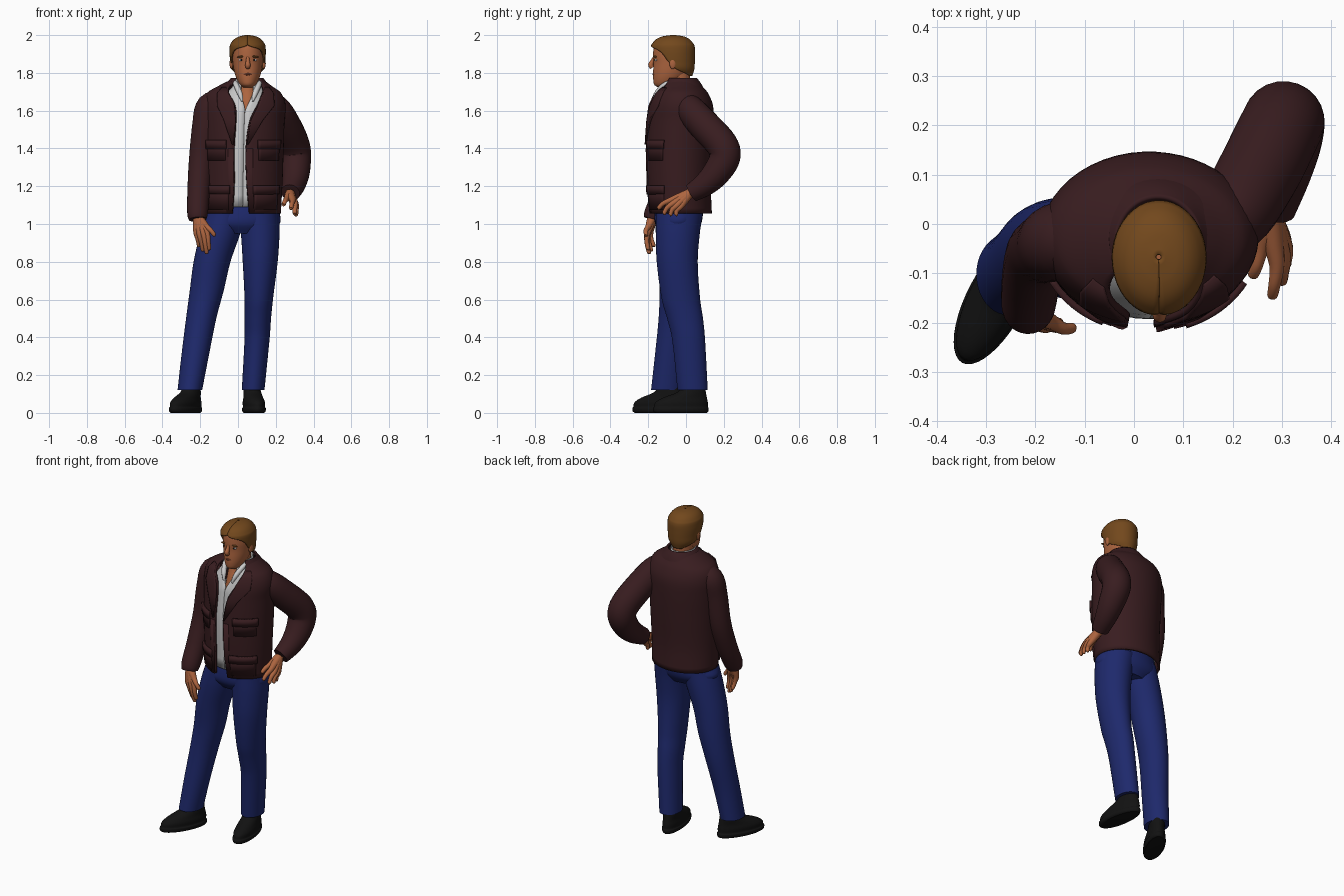
import bpy, bmesh, math
from mathutils import Vector, Quaternion


def mat(name, r, g, b):
    m = bpy.data.materials.new(name)
    m.diffuse_color = (r, g, b, 1)
    return m


MAROON = mat("maroon_cloth", .04, .012, .014)
DENIM = mat("blue_denim", .013, .022, .15)
WHITE = mat("white_cloth", .65, .67, .67)
SKIN = mat("skin", .42, .13, .05)
HAIR = mat("brown_hair", .17, .065, .012)
BLACK = mat("black_leather", .006, .006, .006)


def finish(name, bm, material, solid=0.0):
    bmesh.ops.recalc_face_normals(bm, faces=bm.faces)
    me = bpy.data.meshes.new(name)
    bm.to_mesh(me)
    bm.free()
    me.materials.append(material)
    ob = bpy.data.objects.new(name, me)
    bpy.context.collection.objects.link(ob)
    if solid:
        mod = ob.modifiers.new("thickness", 'SOLIDIFY')
        mod.thickness, mod.offset = solid, 0
    return ob


def grid_mesh(rows, wrap, caps):
    bm = bmesh.new()
    vs = [[bm.verts.new(p) for p in row] for row in rows]
    n = len(rows[0])
    for a, b in zip(vs, vs[1:]):
        for j in range(n if wrap else n - 1):
            k = (j + 1) % n
            bm.faces.new((a[j], a[k], b[k], b[j]))
    if caps:
        bm.faces.new(vs[0])
        bm.faces.new(vs[-1])
    return bm


# cross-section at height z; rows are (z, x0, x1, y0, y1[, left gap, right gap])
def section(R, z):
    i = max(k for k in range(len(R) - 1) if k == 0 or R[k][0] <= z)
    h = R[i + 1][0] - R[i][0]
    t = (z - R[i][0]) / h

    def slope(k, c):
        a, b = R[max(k - 1, 0)], R[min(k + 1, len(R) - 1)]
        return (b[c] - a[c]) / (b[0] - a[0])
    return [(2*t**3 - 3*t*t + 1) * R[i][c] + (t**3 - 2*t*t + t) * h * slope(i, c)
            + (3*t*t - 2*t**3) * R[i + 1][c] + (t**3 - t*t) * h * slope(i + 1, c)
            for c in range(1, len(R[0]))]


# point on a section; angle a runs from the front towards +x
def point(s, z, a, off=0.0):
    rx, ry = abs(s[1] - s[0]) / 2 + off, abs(s[3] - s[2]) / 2 + off
    return Vector(((s[0] + s[1]) / 2 + rx * math.sin(a), (s[2] + s[3]) / 2 - ry * math.cos(a), z))


def loft(name, R, material, solid=0.0, n=40, steps=5):
    R = sorted(R)
    zs = [a[0] + (b[0] - a[0]) * k / steps for a, b in zip(R, R[1:]) for k in range(steps)] + [R[-1][0]]
    gap = len(R[0]) > 5
    rows = []
    for z in zs:
        s = section(R, z)
        a0, a1 = 0, 2 * math.pi
        if gap:
            a0, a1 = math.radians(max(s[5], 0)), a1 - math.radians(max(s[4], 0))
        rows.append([point(s, z, a0 + (a1 - a0) * j / (n - 1 if gap else n)) for j in range(n)])
    return finish(name, grid_mesh(rows, not gap, not gap), material, solid)


# panel lying on a lofted surface; rows are (z, angle0, angle1)
def panel(name, R, rows, material, off=.006, solid=.014, n=10):
    grid = []
    for z, a0, a1 in rows:
        s = section(R, z)
        grid.append([point(s, z, math.radians(a0 + (a1 - a0) * j / n), off) for j in range(n + 1)])
    return finish(name, grid_mesh(grid, False, False), material, solid)


# smooth round tube through (x, y, z, radius) points
def tube(name, pts, material, n=16, steps=5):
    P = [Vector(p) for p in pts]
    path = []
    for i in range(len(P) - 1):
        p0, p1, p2, p3 = P[max(i - 1, 0)], P[i], P[i + 1], P[min(i + 2, len(P) - 1)]
        for k in range(steps):
            t = k / steps
            path.append(.5 * (2*p1 + (p2 - p0)*t + (2*p0 - 5*p1 + 4*p2 - p3)*t*t + (3*p1 - p0 - 3*p2 + p3)*t**3))
    path.append(P[-1])
    rows, q, prev = [], Quaternion(), Vector((0, 0, 1))
    for i, p in enumerate(path):
        d = (path[min(i + 1, len(path) - 1)] - path[max(i - 1, 0)]).to_3d().normalized()
        q = prev.rotation_difference(d) @ q
        prev = d
        rows.append([p.to_3d() + q @ Vector((math.cos(2*math.pi*j/n), math.sin(2*math.pi*j/n), 0)) * p.w
                     for j in range(n)])
    return finish(name, grid_mesh(rows, True, True), material)


def ball(name, loc, scale, material, rot=0.0):
    bm = bmesh.new()
    bmesh.ops.create_uvsphere(bm, u_segments=16, v_segments=10, radius=1)
    ob = finish(name, bm, material)
    ob.location, ob.scale, ob.rotation_euler = loc, scale, (0, rot, 0)
    return ob


# jeans
loft("hips", [(.95, -.1, .15, -.13, .05), (1.0, -.185, .22, -.163, .08),
              (1.06, -.165, .22, -.165, .09), (1.14, -.14, .2, -.15, .09)], DENIM)
loft("left_leg", [(.12, -.32, -.19, -.185, -.02), (.3, -.3, -.155, -.165, .0), (.5, -.275, -.115, -.145, .035),
                  (.65, -.255, -.075, -.14, .05), (.8, -.235, -.04, -.15, .055), (.95, -.2, .012, -.16, .065),
                  (1.06, -.165, .04, -.16, .07)], DENIM)
loft("right_leg", [(.12, .02, .14, -.045, .115), (.4, .035, .168, -.075, .1), (.5, .035, .175, -.1, .09),
                   (.6, .035, .185, -.128, .075), (.8, .025, .21, -.155, .062), (.95, .015, .22, -.16, .073),
                   (1.06, .0, .22, -.16, .09)], DENIM)

# shoes
SHOE = [(.0, -.05, .05, -.163, .113), (.008, -.058, .058, -.175, .12), (.026, -.059, .059, -.177, .121),
        (.03, -.055, .055, -.172, .117), (.055, -.056, .056, -.165, .117), (.08, -.05, .05, -.125, .112),
        (.11, -.046, .046, -.045, .106), (.15, -.042, .042, -.02, .1)]
for side, x, y, turn in (("left", -.265, -.125, -28), ("right", .08, .0, 9)):
    shoe = loft(side + "_shoe", SHOE, BLACK, steps=3)
    shoe.location = (x, y, 0)
    shoe.rotation_euler.z = math.radians(turn)

# shirt and neck
loft("shirt", [(1.09, -.15, .2, -.168, .1, 0, 0), (1.4, -.15, .21, -.19, .11, 0, 0), (1.58, -.13, .2, -.182, .1, 0, 0),
               (1.62, -.11, .19, -.175, .09, 2, 2), (1.69, -.06, .155, -.155, .06, 16, 16),
               (1.73, -.025, .122, -.135, .04, 26, 26), (1.768, -.018, .115, -.13, .036, 32, 32)], WHITE, .006)
for side, s in (("left", -1), ("right", 1)):
    tube(side + "_shirt_collar", [(.05 + s*.068, -.06, 1.755, .012), (.05 + s*.06, -.115, 1.735, .014),
                                  (.05 + s*.04, -.155, 1.69, .014), (.05 + s*.028, -.172, 1.65, .005)], WHITE, 10)
loft("neck", [(1.56, -.02, .12, -.168, .02), (1.65, -.01, .115, -.15, .03), (1.72, -.008, .108, -.125, .025),
              (1.82, -.005, .105, -.11, .02)], SKIN)

# jacket body, open at the front
JACKET = [(1.055, -.17, .22, -.185, .13, 16, 10), (1.2, -.17, .228, -.198, .125, 14, 5),
          (1.4, -.175, .235, -.203, .135, 14, 3), (1.55, -.18, .24, -.196, .14, 11, 9),
          (1.63, -.18, .245, -.186, .135, 13, 19), (1.69, -.158, .222, -.166, .11, 24, 30),
          (1.725, -.1, .175, -.14, .08, 38, 42), (1.755, -.04, .135, -.115, .055, 50, 50)]
loft("jacket_body", JACKET, MAROON, .014, n=48)
loft("jacket_collar", [(1.69, -.11, .2, -.155, .095, 48, 48), (1.715, -.095, .18, -.145, .088, 48, 48),
                       (1.745, -.055, .148, -.13, .072, 46, 46), (1.77, -.032, .13, -.115, .052, 50, 50)],
     MAROON, .012)
for side, s, edge in (("left", -1, (14, 11, 13, 24, 38)), ("right", 1, (4, 10, 19, 30, 42))):
    panel(side + "_lapel", JACKET, [(z, s*e, s*(e + w)) for z, e, w in
                                    zip((1.42, 1.55, 1.625, 1.69, 1.72), edge, (2, 17, 26, 20, 12))], MAROON, .01)
    panel(side + "_front_placket", JACKET, [(z, s*e, s*(e + 9)) for z, e in
                                            zip((1.055, 1.2, 1.4), (16, 14, 14) if s < 0 else (10, 5, 4))],
          MAROON, .005, .012)

# four flap pockets
for label, z0, z1, spans in (("upper", 1.335, 1.44, ((-64, -25), (20, 62))),
                             ("lower", 1.075, 1.2, ((-64, -20), (14, 62)))):
    for side, (a0, a1) in zip(("left", "right"), spans):
        panel(f"{side}_{label}_pocket", JACKET, [(z0, a0 + 2, a1 - 2), (z1, a0 + 2, a1 - 2)], MAROON, .006, .016)
        mid = z1 - .042
        panel(f"{side}_{label}_flap", JACKET, [(mid, a0, a1), (z1 + .004, a0, a1)], MAROON, .013, .014)

# sleeves
tube("left_sleeve", [(-.08, -.02, 1.64, .06), (-.145, -.032, 1.618, .077), (-.17, -.045, 1.52, .073),
                     (-.195, -.06, 1.34, .065), (-.208, -.11, 1.18, .06), (-.214, -.165, 1.06, .055),
                     (-.213, -.177, 1.025, .047)], MAROON, 24)
tube("right_sleeve", [(.13, -.01, 1.63, .06), (.195, .015, 1.61, .078), (.25, .1, 1.52, .084), (.295, .19, 1.42, .084),
                      (.305, .205, 1.35, .082), (.305, .16, 1.27, .074), (.295, .1, 1.21, .063),
                      (.278, .03, 1.165, .05)], MAROON, 24)


# hands: wrist, then (knuckle, tip) for four fingers and a thumb
def hand(side, wrist, digits):
    w = Vector(wrist)
    for label, k, t in digits:
        k, t = Vector(k), Vector(t)
        m = (k + t) / 2 + Vector((0, -.006, .004))
        pts = [(*w, .026), (*w.lerp(k, .55), .021), (*k, .0155), (*m, .0125), (*k.lerp(t, .93), .0105), (*t, .003)]
        tube(f"{side}_{label}", pts, SKIN, 12, 4)


hand("left", (-.212, -.178, 1.035), [
    ("index_finger", (-.164, -.204, .95), (-.152, -.2, .862)), ("middle_finger", (-.182, -.206, .945), (-.165, -.195, .842)),
    ("ring_finger", (-.203, -.2, .945), (-.185, -.183, .855)), ("little_finger", (-.221, -.188, .955), (-.205, -.17, .88)),
    ("thumb", (-.165, -.2, .985), (-.122, -.212, .938))])
hand("right", (.275, .015, 1.16), [
    ("index_finger", (.29, -.085, 1.125), (.28, -.15, 1.08)), ("middle_finger", (.303, -.07, 1.108), (.3, -.12, 1.052)),
    ("ring_finger", (.308, -.05, 1.097), (.308, -.085, 1.045)), ("little_finger", (.304, -.03, 1.09), (.305, -.055, 1.045)),
    ("thumb", (.258, -.05, 1.135), (.24, -.108, 1.1))])

# head and face
loft("head", [(1.722, .03, .075, -.145, -.08), (1.735, .012, .092, -.166, -.05), (1.76, -.004, .108, -.173, -.02),
              (1.8, -.018, .122, -.174, .01), (1.85, -.027, .13, -.172, .03), (1.9, -.03, .133, -.174, .038),
              (1.95, -.024, .126, -.165, .03), (1.98, .0, .1, -.13, .0)], SKIN)
tube("nose", [(.052, -.168, 1.885, .007), (.052, -.176, 1.865, .01), (.052, -.186, 1.842, .014),
              (.052, -.178, 1.828, .012)], SKIN, 12)
tube("mouth", [(.03, -.166, 1.79, .003), (.052, -.173, 1.793, .006), (.074, -.166, 1.79, .003)],
     mat("lips", .3, .08, .04), 8)
for side, s in (("left", -1), ("right", 1)):
    ball(side + "_eye", (.052 + s*.034, -.158, 1.868), (.013, .007, .007), WHITE)
    ball(side + "_pupil", (.052 + s*.034, -.164, 1.868), (.005, .003, .006), BLACK)
    ball(side + "_brow", (.052 + s*.036, -.163, 1.886), (.021, .008, .005), HAIR, s * .12)
    ball(side + "_ear", (.051 + s*.086, -.07, 1.85), (.01, .018, .03), SKIN)

# hair cap, open over the face
loft("hair", [(1.785, .0, .1, -.09, .03, 140, 140), (1.82, -.03, .133, -.155, .04, 95, 95),
              (1.86, -.037, .14, -.17, .043, 74, 74), (1.9, -.041, .143, -.178, .044, 60, 60),
              (1.925, -.041, .143, -.182, .044, 42, 42), (1.94, -.04, .142, -.182, .042, 10, 10),
              (1.95, -.037, .139, -.178, .038, 0, 0), (1.975, -.018, .12, -.155, .016, 0, 0),
              (1.99, .01, .093, -.12, -.015, 0, 0), (1.997, .045, .055, -.072, -.062, 0, 0)], HAIR, .008)

# smooth shading everywhere
for ob in bpy.data.objects:
    ob.select_set(True)
    bpy.context.view_layer.objects.active = ob
bpy.ops.object.shade_smooth_by_angle(angle=math.radians(40))
